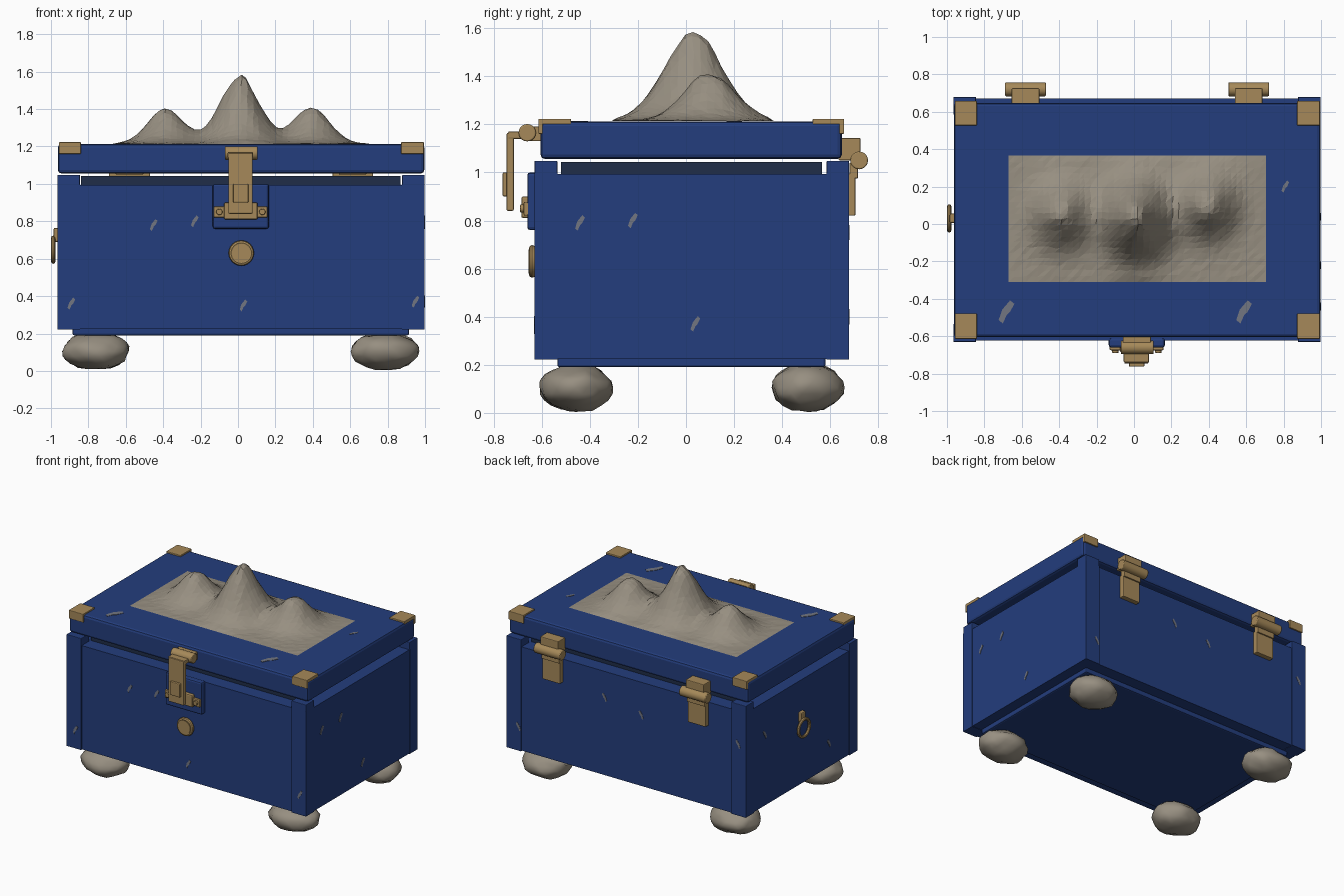
import bpy, bmesh, math, random
from mathutils import Vector, noise

if "Cube" in bpy.data.objects:
    bpy.data.objects.remove(bpy.data.objects["Cube"])

random.seed(4)


def material(name, rgb):
    m = bpy.data.materials.new(name)
    m.diffuse_color = (*rgb, 1)
    m.use_nodes = True
    m.node_tree.nodes["Principled BSDF"].inputs["Base Color"].default_value = m.diffuse_color
    return m


BLUE = material("blue paint", (0.017, 0.047, 0.205))
NAVY = material("dark navy", (0.014, 0.027, 0.065))
BRASS = material("brass", (0.38, 0.25, 0.10))
STONE = material("stone", (0.31, 0.275, 0.22))
CHIP = material("worn grey", (0.17, 0.18, 0.22))


def finish(name, bm, mat, bevel=0.0, smooth=False):
    bmesh.ops.recalc_face_normals(bm, faces=bm.faces)
    me = bpy.data.meshes.new(name)
    bm.to_mesh(me)
    bm.free()
    me.materials.append(mat)
    ob = bpy.data.objects.new(name, me)
    bpy.context.collection.objects.link(ob)
    if bevel:
        mod = ob.modifiers.new("bevel", 'BEVEL')
        mod.width, mod.segments = bevel, 2
    if smooth:
        bpy.context.view_layer.objects.active = ob
        ob.select_set(True)
        bpy.ops.object.shade_smooth_by_angle(angle=math.radians(40))
        ob.select_set(False)
    return ob


def box(name, x, y, z, mat, bevel=0.0):
    """Box from (min, max) ranges."""
    bm = bmesh.new()
    bmesh.ops.create_cube(bm, size=1)
    for v in bm.verts:
        v.co = [(r[0] + r[1]) / 2 + c * (r[1] - r[0]) for r, c in zip((x, y, z), v.co)]
    return finish(name, bm, mat, bevel)


def rod(name, centre, axis, length, radius, mat, bevel=0.0, sides=20):
    bm = bmesh.new()
    bmesh.ops.create_cone(bm, cap_ends=True, segments=sides, radius1=radius,
                          radius2=radius, depth=length)
    turn = Vector((0, 0, 1)).rotation_difference(Vector(axis)).to_matrix()
    for v in bm.verts:
        v.co = turn @ v.co + Vector(centre)
    return finish(name, bm, mat, bevel, True)


def ring(name, centre, axis, major, minor, mat, n=24, k=8):
    bm = bmesh.new()
    turn = Vector((0, 0, 1)).rotation_difference(Vector(axis)).to_matrix()
    loops = []
    for i in range(n):
        a = math.tau * i / n
        loops.append([bm.verts.new(turn @ Vector((
            (major + minor * math.cos(math.tau * j / k)) * math.cos(a),
            (major + minor * math.cos(math.tau * j / k)) * math.sin(a),
            minor * math.sin(math.tau * j / k))) + Vector(centre)) for j in range(k)])
    for i in range(n):
        for j in range(k):
            p, q, j2 = loops[i], loops[(i + 1) % n], (j + 1) % k
            bm.faces.new((p[j], q[j], q[j2], p[j2]))
    return finish(name, bm, mat, 0, True)


CX, CY = 0.0175, 0.025   # chest centre

# Body, base and inner lip
box("chest_body", (-0.96, 0.995), (-0.622, 0.67), (0.225, 0.993), BLUE)
box("base_plinth", (-0.885, 0.915), (-0.535, 0.58), (0.19, 0.24), BLUE, 0.01)
box("inner_lip", (-0.84, 0.87), (-0.52, 0.565), (0.97, 1.043), NAVY)

# Corner posts with raised caps
for x in ((-0.965, -0.845), (0.878, 0.998)):
    for y in ((-0.63, -0.535), (0.585, 0.678)):
        box("corner_post", x, y, (0.222, 0.998), BLUE)
        box("post_cap", x, y, (0.99, 1.048), BLUE, 0.004)

# Lid and its brass corners
box("lid", (-0.963, 0.996), (-0.605, 0.648), (1.056, 1.212), BLUE, 0.018)
for x in ((-0.958, -0.84), (0.872, 0.994)):
    for y, face in (((-0.612, -0.478), (-0.614, -0.595)), ((0.527, 0.656), (0.638, 0.658))):
        box("corner_plate", x, y, (1.2, 1.223), BRASS, 0.004)
        box("corner_flange", x, face, (1.16, 1.223), BRASS, 0.004)

# Mountain relief: three peaks on a plate
PEAKS = ((0.01, 0.03, 0.36, 0.104, 0.122), (-0.385, 0.05, 0.187, 0.095, 0.105),
         (0.392, 0.10, 0.198, 0.095, 0.105))
bm = bmesh.new()
NX, NY = 44, 22
grid = []
for j in range(NY + 1):
    row = []
    for i in range(NX + 1):
        x, y = -0.67 + 1.375 * i / NX, -0.31 + 0.675 * j / NY
        edge = i in (0, NX) or j in (0, NY)
        if not edge:
            x += random.uniform(-0.006, 0.006)
            y += random.uniform(-0.006, 0.006)
        h = sum(a * math.exp(-((x - px) / sx) ** 2 / 2 - ((y - py) / sy) ** 2 / 2)
                for px, py, a, sx, sy in PEAKS)
        h *= 1 + 0.08 * noise.noise(Vector((x * 14, y * 14, 0)))
        row.append(bm.verts.new((x, y, 1.214 + (0 if edge else h + random.uniform(0, 0.003)))))
    grid.append(row)
for j in range(NY):
    for i in range(NX):
        a, b, c, d = grid[j][i], grid[j][i + 1], grid[j + 1][i + 1], grid[j + 1][i]
        bm.faces.new((a, b, c))
        bm.faces.new((a, c, d))
finish("mountain_relief", bm, STONE)

# Boulder feet
for k, (x, y) in enumerate(((-0.76, -0.457), (0.785, -0.457), (-0.76, 0.507), (0.785, 0.507))):
    bm = bmesh.new()
    bmesh.ops.create_icosphere(bm, subdivisions=3, radius=1)
    for v in bm.verts:
        p = v.co.copy()
        f = 1 + 0.13 * noise.noise(p * 1.9 + Vector((k * 7.3, 2, 5)))
        px, py, pz = p * f
        v.co = (x + 0.178 * px, y + 0.15 * py,
                max(0.0 if k % 2 else 0.01, 0.105 + 0.1 * pz))
    finish("boulder_foot", bm, STONE, 0, True)

# Front latch
box("latch_backplate", (-0.135, 0.165), (-0.66, -0.61), (0.76, 1.0), BLUE, 0.012)
rod("latch_barrel", (CX, -0.66, 1.165), (1, 0, 0), 0.175, 0.036, BRASS, 0.005)
box("latch_mount", (-0.06, 0.09), (-0.66, -0.60), (1.13, 1.19), BRASS, 0.005)
box("latch_arm", (-0.055, 0.08), (-0.74, -0.66), (1.14, 1.17), BRASS, 0.005)
box("latch_strap", (-0.052, 0.078), (-0.746, -0.716), (0.84, 1.165), BRASS, 0.006)
box("latch_button", (-0.027, 0.056), (-0.763, -0.735), (0.9, 1.0), BRASS, 0.006)
box("latch_keeper", (-0.075, 0.105), (-0.685, -0.65), (0.81, 0.9), BRASS, 0.008)
box("latch_bar", (-0.13, 0.158), (-0.675, -0.65), (0.82, 0.878), BRASS, 0.006)
for x in (-0.1, 0.13):
    rod("latch_rivet", (x, -0.68, 0.85), (0, -1, 0), 0.02, 0.017, BRASS, 0.003, 12)

# Round boss below the latch
rod("front_boss", (CX, -0.638, 0.63), (0, -1, 0), 0.035, 0.05, BRASS)
ring("boss_rim", (CX, -0.64, 0.63), (0, 1, 0), 0.055, 0.013, BRASS)

# Rear hinges
for x in (-0.58, 0.613):
    w = (x - 0.074, x + 0.074)
    box("hinge_upper", w, (0.635, 0.726), (1.05, 1.143), BRASS, 0.005)
    rod("hinge_barrel", (x, 0.72, 1.05), (1, 0, 0), 0.218, 0.037, BRASS, 0.005)
    box("hinge_link", w, (0.68, 0.715), (0.975, 1.04), BRASS, 0.004)
    box("hinge_lower_plate", w, (0.66, 0.705), (0.82, 0.995), BRASS, 0.006)

# Ring pull on the left side
ring("side_ring", (-0.988, 0.03, 0.648), (1, 0, 0), 0.064, 0.0115, BRASS)
box("ring_staple", (-0.986, -0.95), (0.005, 0.055), (0.69, 0.765), BRASS, 0.008)

# Worn paint chips: thin ragged plates, placed by centre and facing axis
CHIPS = {
    "front": ((-0.45, 0.78), (-0.23, 0.8), (0.03, 0.35), (-0.89, 0.36), (0.95, 0.37)),
    "right": ((-0.44, 0.79), (-0.22, 0.8), (0.04, 0.37)),
    "left": ((0.45, 0.75), (-0.3, 0.4)),
    "back": ((0.2, 0.8), (-0.1, 0.75), (0.9, 0.4), (-0.9, 0.75)),
    "top": ((-0.68, -0.47), (0.59, -0.47), (0.81, 0.2)),
}
OUTLINE = ((-0.4, 0.2), (0.0, 1.0), (0.4, 0.7), (0.25, 0.0), (0.05, -0.3), (-0.05, -1.0), (-0.45, -0.7))
PLACE = {
    "front": lambda u, v, x: Vector((u, (-0.632 if abs(x) > 0.85 else -0.624), v)),
    "back": lambda u, v, x: Vector((u, (0.68 if abs(x) > 0.85 else 0.672), v)),
    "right": lambda u, v, x: Vector((0.999, u, v)),
    "left": lambda u, v, x: Vector((-0.963, u, v)),
    "top": lambda u, v, x: Vector((u, v, 1.2145)),
}
for side, spots in CHIPS.items():
    for u, v in spots:
        big = side == "top" and v < 0
        su, sv = (0.07, 0.062) if big else (0.034, 0.032)
        bm = bmesh.new()
        ring_verts = [bm.verts.new(PLACE[side](u + a * su + b * su * 0.25, v + b * sv, u))
                      for a, b in OUTLINE]
        face = bm.faces.new(ring_verts)
        inward = {"front": (0, 1, 0), "back": (0, -1, 0), "right": (-1, 0, 0),
                  "left": (1, 0, 0), "top": (0, 0, -1)}[side]
        ext = bmesh.ops.extrude_face_region(bm, geom=[face], use_keep_orig=True)
        for g in ext["geom"]:
            if isinstance(g, bmesh.types.BMVert):
                g.co += Vector(inward) * 0.006
        finish("paint_chip", bm, CHIP)
